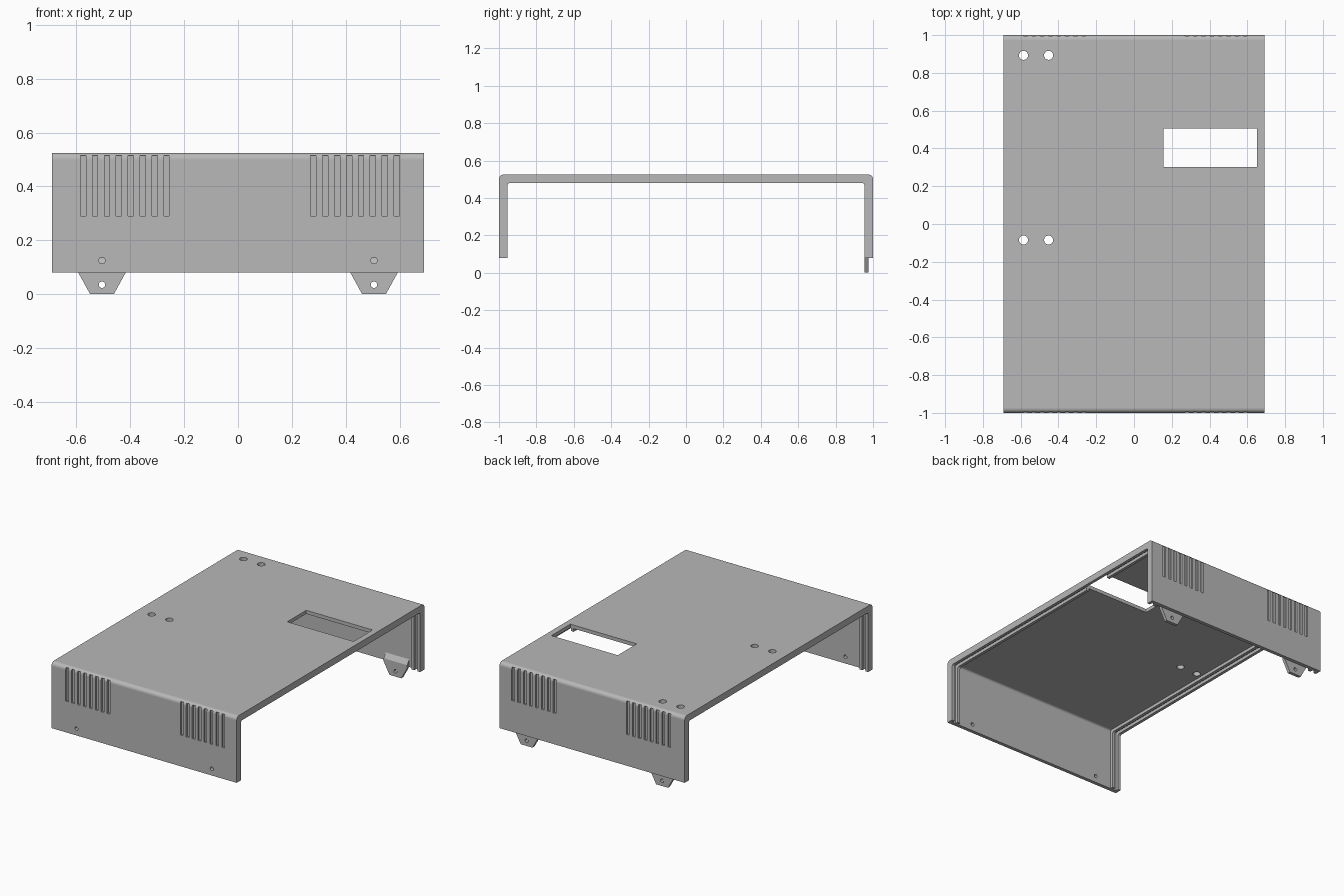
import bpy, bmesh, math
from mathutils import Matrix, Vector

cube = bpy.data.objects.get("Cube")
if cube:
    bpy.data.objects.remove(cube, do_unlink=True)

HALF_X, BASE, TOP = 0.69, 0.08, 0.525
RIM, WALL = 0.045, 0.024          # thickness at the rim ribs and elsewhere

grey = bpy.data.materials.new("case_grey")
grey.use_nodes = True
grey.diffuse_color = (0.48, 0.48, 0.48, 1)
grey.node_tree.nodes["Principled BSDF"].inputs["Base Color"].default_value = grey.diffuse_color


def make_object(name, bm):
    bmesh.ops.recalc_face_normals(bm, faces=bm.faces)
    mesh = bpy.data.meshes.new(name)
    bm.to_mesh(mesh)
    bm.free()
    mesh.materials.append(grey)
    obj = bpy.data.objects.new(name, mesh)
    bpy.context.collection.objects.link(obj)
    return obj


def bridge(name, front, back):
    """Solid between two matching outlines."""
    bm = bmesh.new()
    a = [bm.verts.new(p) for p in front]
    b = [bm.verts.new(p) for p in back]
    bm.faces.new(a)
    bm.faces.new(b)
    for i in range(len(a)):
        j = (i + 1) % len(a)
        bm.faces.new((a[i], a[j], b[j], b[i]))
    return make_object(name, bm)


def rounded_block(name, half_y, z0, z1, radius, x0, x1, steps=8):
    """Block along x with its two upper edges rounded."""
    outline = [(-half_y, z0), (half_y, z0)]
    for side in (1, -1):
        for i in range(steps + 1):
            t = i / steps if side > 0 else 1 - i / steps
            angle = t * math.pi / 2
            outline.append((side * (half_y - radius + radius * math.cos(angle)),
                            z1 - radius + radius * math.sin(angle)))
    return bridge(name, [(x0, y, z) for y, z in outline], [(x1, y, z) for y, z in outline])


def box(x0, x1, y0, y1, z0, z1):
    bm = bmesh.new()
    size = Matrix.Diagonal((x1 - x0, y1 - y0, z1 - z0, 1))
    centre = Matrix.Translation(((x0 + x1) / 2, (y0 + y1) / 2, (z0 + z1) / 2))
    bmesh.ops.create_cube(bm, size=1, matrix=centre @ size)
    return make_object("cutter", bm)


def rod(centre, radius, along_y=False):
    bm = bmesh.new()
    turn = Matrix.Rotation(math.pi / 2, 4, 'X') if along_y else Matrix.Identity(4)
    bmesh.ops.create_cone(bm, cap_ends=True, segments=24, radius1=radius, radius2=radius,
                          depth=0.2, matrix=Matrix.Translation(centre) @ turn)
    return make_object("cutter", bm)


def cut(obj, cutter):
    cutter.hide_render = True
    mod = obj.modifiers.new("cut", 'BOOLEAN')
    mod.operation = 'DIFFERENCE'
    mod.solver = 'EXACT'
    mod.object = cutter
    bpy.context.view_layer.objects.active = obj
    bpy.ops.object.modifier_apply(modifier=mod.name)
    bpy.data.objects.remove(cutter, do_unlink=True)


def shade(obj):
    """Smooth the curves, keep the flat walls flat."""
    bpy.ops.object.select_all(action='DESELECT')
    obj.select_set(True)
    bpy.context.view_layer.objects.active = obj
    bpy.ops.object.shade_smooth_by_angle(angle=math.radians(30))
    for face in obj.data.polygons:
        if max(abs(c) for c in face.normal) > 0.9999:
            face.use_smooth = False


# Cover: a rounded block hollowed out from below
cover = rounded_block("cover", 1, BASE, TOP, 0.025, -HALF_X, HALF_X)
cut(cover, rounded_block("cutter", 1 - RIM, -0.1, TOP - RIM, 0.015, -0.8, 0.8))

# Thinner walls between the rims, and a panel groove inside each rim
for x0, x1 in ((-0.625, 0.625), (0.645, 0.67), (-0.67, -0.645)):
    cut(cover, rounded_block("cutter", 1 - WALL, -0.1, TOP - WALL, 0.015, x0, x1))

# Window and screw holes in the top
cut(cover, box(0.155, 0.65, 0.303, 0.505, 0.4, 0.6))
for x in (-0.585, -0.452):
    for y in (0.893, -0.085):
        cut(cover, rod((x, y, TOP), 0.024))

# Blind vent slots on the front and back walls
for side in (-1, 1):
    for start in (-0.585, 0.27):
        for i in range(8):
            x = start + 0.0442 * i
            y0, y1 = sorted((side * 0.988, side * 1.1))
            cut(cover, box(x, x + 0.02, y0, y1, 0.29, 0.515))

# Screw holes in the front wall
for x in (-0.505, 0.505):
    cut(cover, rod((x, -1, 0.125), 0.012, True))
shade(cover)

# Mounting tabs inside the back wall
for side, label in ((-1, "right"), (1, "left")):
    def outline(y, top):
        half = [(0.044, 0), (0.088, BASE), (0.088, top)]
        points = half + [(-x, z) for x, z in reversed(half)]
        return [Vector((side * 0.505 + x, y, z)) for x, z in points]
    tab = bridge(label + "_mounting_tab", outline(1 - RIM, 0.1), outline(1 - WALL, 0.132))
    cut(tab, rod((side * 0.505, 0.96, 0.035), 0.012, True))
    shade(tab)
